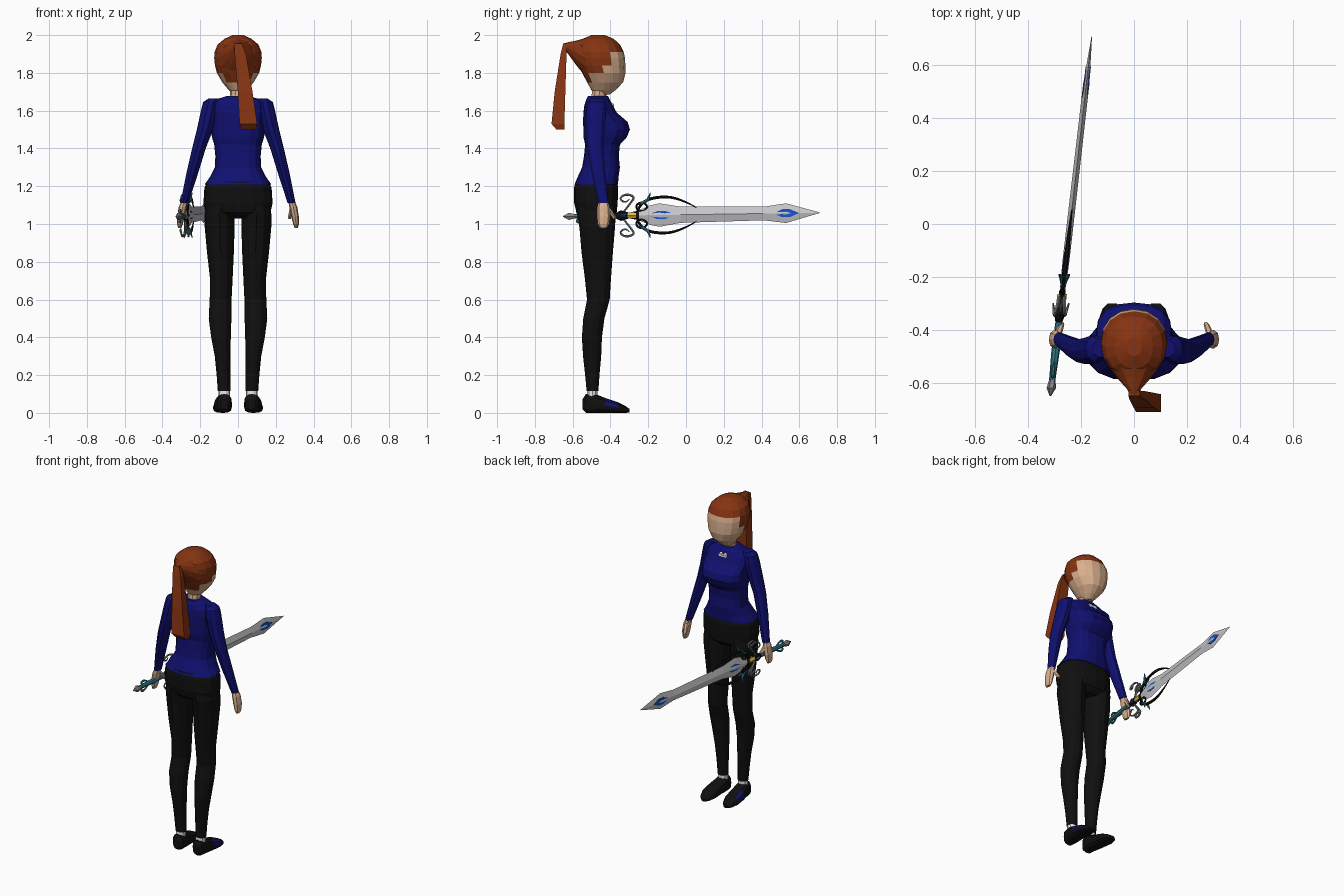
import bpy, bmesh, math
from mathutils import Vector


def material(name, r, g, b):
    m = bpy.data.materials.new(name)
    m.diffuse_color = (r, g, b, 1)
    return m


SKIN = material("skin", .70, .43, .27)
HAIR = material("auburn_hair", .24, .034, .006)
BLUE = material("navy_shirt", .005, .005, .16)
BLACK = material("black_cloth", .005, .005, .005)
WHITE = material("white_cloth", .80, .80, .80)
STEEL = material("steel", .58, .58, .60)
GREY = material("grey_metal", .22, .23, .24)
GEM = material("blue_gem", .01, .08, .60)
TEAL = material("teal", .03, .20, .27)
GOLD = material("gold", .80, .50, .03)


def slant(y, dz=0, dx=0):
    """Point on the sword, which runs along y and leans slightly inward."""
    return Vector((-.315 + (y + .64) * .115 + dx, y, 1.04 + (y + .64) * .0148 + dz))


def power(v, e):
    return math.copysign(abs(v) ** e, v)


def loft(name, mats, rings, n=12, axis='z', e=1.0, rot=0.0, side=1, sword=False, rule=None):
    """Skin rings of (position, centre a, centre b, radius a, radius b)."""
    bm = bmesh.new()
    loops = []
    for p, ca, cb, ra, rb in rings:
        loop = []
        for i in range(n):
            t = 2 * math.pi * (i + rot) / n
            a, b = ca + ra * power(math.cos(t), e), cb + rb * power(math.sin(t), e)
            if sword:
                co = slant(p, b, a)
            elif axis == 'z':
                co = Vector((a * side, b, p))
            else:
                co = Vector((a * side, p, b))
            loop.append(bm.verts.new(co))
        loops.append(loop)
    for lo, hi in zip(loops, loops[1:]):
        for i in range(n):
            j = (i + 1) % n
            bm.faces.new((lo[i], lo[j], hi[j], hi[i]))
    bm.faces.new(loops[0])
    bm.faces.new(loops[-1])
    bmesh.ops.recalc_face_normals(bm, faces=bm.faces)
    if rule:
        for f in bm.faces:
            f.material_index = rule(f.calc_center_median(), f.normal)
    me = bpy.data.meshes.new(name)
    bm.to_mesh(me)
    bm.free()
    for m in mats:
        me.materials.append(m)
    ob = bpy.data.objects.new(name, me)
    bpy.context.collection.objects.link(ob)
    return ob


def tube(name, mat, points, radii):
    """Tapered round bar along a smooth path, turned into a mesh."""
    cu = bpy.data.curves.new(name + "_path", 'CURVE')
    cu.dimensions = '3D'
    cu.bevel_depth = 1
    cu.bevel_resolution = 1
    sp = cu.splines.new('NURBS')
    sp.points.add(len(points) - 1)
    for pt, co, r in zip(sp.points, points, radii):
        pt.co = (*co, 1)
        pt.radius = r
    sp.order_u = 3
    sp.use_endpoint_u = True
    sp.resolution_u = 4
    cu.use_fill_caps = True
    tmp = bpy.data.objects.new(name + "_path", cu)
    bpy.context.collection.objects.link(tmp)
    bpy.context.view_layer.update()
    me = bpy.data.meshes.new_from_object(tmp.evaluated_get(bpy.context.evaluated_depsgraph_get()))
    bpy.data.objects.remove(tmp)
    me.materials.clear()
    me.materials.append(mat)
    for f in me.polygons:
        f.use_smooth = False
    bpy.context.collection.objects.link(bpy.data.objects.new(name, me))


# Head: hair on the crown and back, skin on face and jaw
def hairline(c, nrm):
    return int(c.z > 1.905 or (c.y < -.40 and c.z > 1.84)
               or (c.y < -.45 and c.z > 1.80) or (c.y < -.50 and c.z > 1.75))


loft("head", [SKIN, HAIR], [
    (1.685, 0, -.435, .025, .03), (1.71, 0, -.437, .05, .065), (1.75, 0, -.428, .083, .095),
    (1.80, 0, -.435, .112, .115), (1.84, 0, -.445, .122, .124), (1.88, 0, -.45, .126, .127),
    (1.91, 0, -.455, .124, .125), (1.95, 0, -.462, .108, .113), (1.98, 0, -.465, .072, .082),
    (2.0, 0, -.465, .03, .035)], n=16, e=.92, rule=hairline)
loft("hair_back", [HAIR], [
    (-.49, 0, 1.885, .115, .105), (-.53, 0, 1.882, .103, .103), (-.58, 0, 1.905, .066, .066),
    (-.625, 0, 1.932, .026, .03), (-.65, 0, 1.94, .013, .015)], axis='y')
loft("ponytail", [HAIR], [
    (1.955, 0, -.64, .03, .014), (1.90, .012, -.648, .042, .022), (1.70, .038, -.667, .055, .04),
    (1.53, .055, -.678, .066, .048), (1.50, .058, -.665, .05, .03)], n=4, rot=.5)
loft("neck", [SKIN], [(1.64, 0, -.465, .055, .05), (1.68, 0, -.46, .042, .042),
                      (1.74, 0, -.45, .045, .045)], n=10)

# Torso
loft("shirt", [BLUE], [
    (1.21, 0, -.475, .176, .115), (1.25, 0, -.465, .148, .108), (1.30, 0, -.45, .122, .10),
    (1.36, 0, -.448, .12, .092), (1.42, 0, -.442, .126, .092), (1.46, 0, -.428, .138, .115),
    (1.50, 0, -.42, .145, .123), (1.54, 0, -.427, .145, .118), (1.59, 0, -.455, .15, .088),
    (1.63, 0, -.463, .15, .075), (1.66, 0, -.466, .115, .062), (1.678, 0, -.466, .058, .052)],
    n=16, e=.8)
loft("hips", [BLACK], [
    (1.225, 0, -.475, .165, .11), (1.19, 0, -.476, .178, .117), (1.11, 0, -.477, .183, .115),
    (1.06, 0, -.473, .172, .106), (1.03, 0, -.468, .10, .07)], n=16, e=.85)

# Bow at the neckline
for s in (-1, 1):
    loft("bow_loop", [WHITE], [(-.395, .016, 1.633, .014, .012), (-.384, .016, 1.627, .014, .012)],
         n=6, axis='y', side=s)
loft("bow_knot", [WHITE], [(-.395, 0, 1.632, .009, .007), (-.382, 0, 1.627, .009, .007)], n=6, axis='y')


# Shoe accent on the outer instep
def accent(c, nrm):
    return int(-.43 < c.y < -.36 and .025 < c.z and abs(nrm.z) < .85 and nrm.x * c.x > 0)


# Limbs
for s, tag in ((-1, "left"), (1, "right")):
    loft(tag + "_leg", [BLACK], [
        (.115, .073, -.495, .034, .031), (.20, .077, -.496, .036, .038), (.30, .082, -.497, .041, .048),
        (.40, .090, -.498, .052, .053), (.50, .095, -.488, .060, .056), (.60, .092, -.464, .058, .060),
        (.70, .088, -.466, .059, .068), (.85, .093, -.47, .071, .083), (.98, .097, -.47, .079, .094),
        (1.05, .097, -.474, .080, .102), (1.10, .090, -.475, .078, .10)], side=s)
    loft(tag + "_sock", [WHITE], [(.07, .073, -.497, .032, .03), (.125, .073, -.495, .031, .029)],
         n=10, side=s)
    loft(tag + "_shoe", [BLACK, BLUE], [
        (-.547, .072, .045, .02, .028), (-.53, .073, .05, .036, .05), (-.48, .075, .05, .043, .05),
        (-.43, .08, .04, .048, .04), (-.36, .083, .028, .05, .028), (-.32, .083, .018, .036, .018),
        (-.30, .082, .012, .016, .01)], axis='y', e=.75, side=s, rule=accent)
    loft(tag + "_sleeve", [BLUE], [
        (1.665, .125, -.47, .03, .035), (1.645, .143, -.472, .042, .05), (1.60, .152, -.475, .044, .055),
        (1.50, .175, -.48, .043, .052), (1.40, .207, -.48, .036, .044), (1.27, .242, -.463, .031, .038),
        (1.11, .284, -.437, .021, .028)], n=10, side=s)
    loft(tag + "_hand", [SKIN], [
        (1.13, .28, -.437, .016, .022), (1.09, .293, -.437, .021, .033), (1.04, .302, -.436, .02, .035),
        (1.0, .307, -.437, .015, .031), (.98, .308, -.437, .009, .02)], n=8, side=s)
    tube(tag + "_thumb", SKIN, [(s * .29, -.425, 1.09), (s * .28, -.395, 1.06), (s * .272, -.378, 1.03)],
         (.014, .013, .009))

# Sword blade with gems
loft("blade", [STEEL], [
    (-.26, 0, 0, .010, .022), (-.19, 0, 0, .012, .052), (-.14, 0, 0, .013, .062), (-.03, 0, 0, .013, .043),
    (.41, 0, 0, .012, .036), (.53, 0, 0, .012, .052), (.71, 0, 0, .001, .001)], n=4, sword=True)
for y, half in ((-.13, .075), (.53, .065)):
    loft("blade_gem", [GEM], [
        (y - half, 0, 0, .0145, .002), (y - .02, 0, 0, .0145, .03), (y + .02, 0, 0, .0145, .03),
        (y + half, 0, 0, .0145, .002)], n=4, rot=.5, sword=True)

# Hilt
loft("grip", [TEAL], [(-.59, 0, 0, .012, .012), (-.48, 0, 0, .016, .016), (-.36, 0, 0, .013, .013)],
     n=8, sword=True)
loft("pommel", [GREY], [(-.65, 0, 0, .003, .003), (-.62, 0, 0, .018, .022), (-.58, 0, 0, .01, .01)],
     n=6, sword=True)
loft("guard_block", [BLACK], [(-.375, 0, 0, .012, .012), (-.345, 0, 0, .02, .028), (-.30, 0, 0, .014, .015),
                              (-.25, 0, 0, .012, .026)], n=8, sword=True)
loft("guard_gem", [GEM], [(-.35, 0, 0, .023, .012), (-.32, 0, 0, .023, .012)], n=6, sword=True)
loft("guard_band", [GOLD], [(-.31, 0, 0, .018, .017), (-.265, 0, 0, .018, .017)], n=6, sword=True)


def ornament(name, mat, path, radii, s, dx=0.0):
    tube(name, mat, [slant(y, dz * s, dx * k) for k, (y, dz) in enumerate(path)], radii)


# Scrolling guard ornaments, mirrored above and below
for s in (-1, 1):
    ornament("guard_arc", BLACK, [(-.26, .015), (-.24, .075), (-.13, .10), (-.03, .085), (.06, .035)],
             (.006, .009, .009, .007, .002), s)
    ring = [(-.235 + .03 * math.cos(a), .045 + .024 * math.sin(a))
            for a in (math.pi * k / 4 for k in range(9))]
    ornament("guard_ring", BLACK, ring, (.006,) * 9, s)
    ornament("pommel_leaf", TEAL, [(-.57, .01), (-.585, .03), (-.55, .035), (-.52, .015)],
             (.004, .007, .007, .003), s)
    for d in (-1, 1):
        ornament("guard_scroll", GREY, [(-.33, .02), (-.29, .07), (-.27, .10), (-.32, .115), (-.355, .09),
                 (-.32, .065), (-.30, .085)], (.005, .006, .006, .006, .005, .005, .003), s, d * .005)
        ornament("guard_leaf", TEAL, [(-.26, .055), (-.21, .07), (-.195, .095), (-.19, .12)],
                 (.003, .008, .008, .001), s, d * .007)
